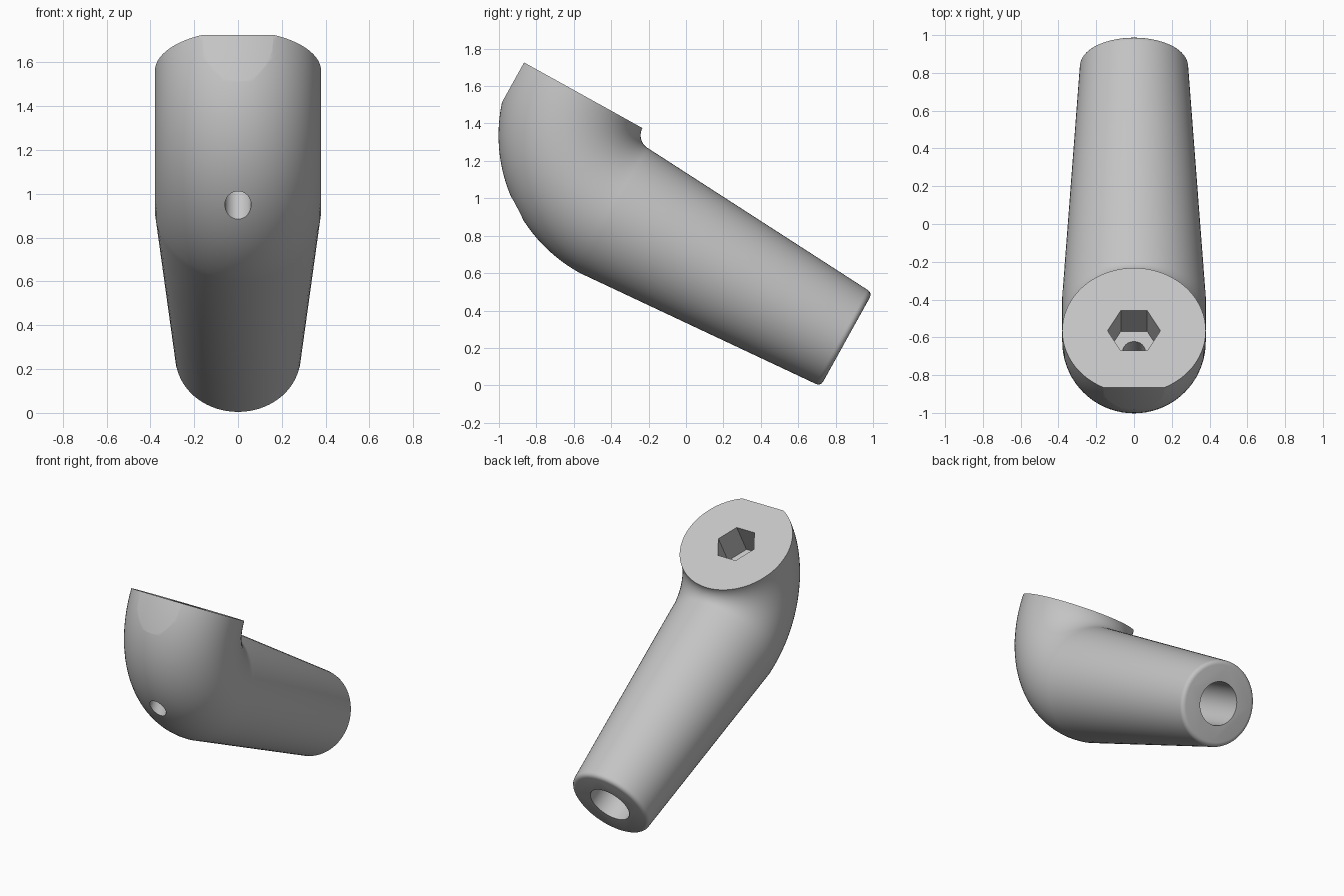
import bpy, bmesh, math
from mathutils import Matrix, Vector

if "Cube" in bpy.data.objects:
    bpy.data.objects.remove(bpy.data.objects["Cube"])

TILT = math.radians(-29)      # whole elbow leans about the x axis
U0, V0 = -0.79, 1.09          # bend centre in the untilted side plane
BEND, R = 0.46, 0.38          # bend radius and pipe radius
AXIS = V0 - BEND              # height of the straight arm axis
END, R_END = 0.632, 0.287     # arm tip position and radius
SEG = 72

grey = bpy.data.materials.new("grey plastic")
grey.diffuse_color = (0.55, 0.55, 0.55, 1)
grey.use_nodes = True
grey.node_tree.nodes["Principled BSDF"].inputs["Base Color"].default_value = grey.diffuse_color


def finish(name, bm):
    bmesh.ops.recalc_face_normals(bm, faces=bm.faces)
    me = bpy.data.meshes.new(name)
    bm.to_mesh(me)
    bm.free()
    ob = bpy.data.objects.new(name, me)
    bpy.context.collection.objects.link(ob)
    me.materials.append(grey)
    return ob


def prism(name, radius, start, end, sides, turn=0.0):
    """Cylinder or prism running from start to end."""
    a, b = Vector(start), Vector(end)
    bm = bmesh.new()
    rot = (b - a).to_track_quat('Z', 'Y').to_matrix().to_4x4()
    mat = Matrix.Translation((a + b) / 2) @ rot @ Matrix.Rotation(turn, 4, 'Z')
    bmesh.ops.create_cone(bm, cap_ends=True, segments=sides, radius1=radius,
                          radius2=radius, depth=(b - a).length, matrix=mat)
    return finish(name, bm)


# Sections: (centre u, centre v, bend angle, radius)
sections = []
for i in range(33):           # quarter bend
    t = math.pi / 2 * i / 32
    sections.append((U0 - BEND * math.cos(t), V0 - BEND * math.sin(t), t, R))
B = 0.03                      # rounded tip edge
for i in range(5):
    t = math.pi / 2 * i / 4
    sections.append((END - B + B * math.sin(t), AXIS, math.pi / 2,
                     R_END - B + B * math.cos(t)))

# Elbow body skinned through the sections
bm = bmesh.new()
rings = []
for u, v, t, r in sections:
    ring = []
    for k in range(SEG):
        a = 2 * math.pi * k / SEG
        s = r * math.sin(a)
        ring.append(bm.verts.new((r * math.cos(a), u + s * math.cos(t),
                                  v + s * math.sin(t))))
    rings.append(ring)
for p, q in zip(rings, rings[1:]):
    for k in range(SEG):
        n = (k + 1) % SEG
        bm.faces.new((p[k], p[n], q[n], q[k]))
bm.faces.new(rings[0])
bm.faces.new(rings[-1])
body = finish("elbow_body", bm)

# Cutters: hex pocket, screw hole, arm bore and flat on the front rim
uc = U0 - BEND
bm = bmesh.new()
bmesh.ops.create_cube(bm, size=1, matrix=Matrix.Translation((0, -2.094, 1)))
cutters = [
    prism("hex_pocket_cutter", 0.14, (0, uc, V0 - 0.227), (0, uc, V0 + 0.2), 6,
          math.pi / 2),
    prism("screw_hole_cutter", 0.06, (0, uc, 0), (0, uc, V0 - 0.1), 32),
    prism("arm_bore_cutter", 0.145, (0, -0.27, AXIS), (0, END + 0.2, AXIS), 48),
    finish("rim_flat_cutter", bm),
]
# Stand the pocket with two corners pointing sideways
me = cutters[0].data
if max(v.co.x for v in me.vertices) < 0.135:
    c = Vector((0, uc, 0))
    me.transform(Matrix.Translation(c) @ Matrix.Rotation(math.pi / 6, 4, 'Z')
                 @ Matrix.Translation(-c))

bpy.context.view_layer.objects.active = body
body.select_set(True)
for c in cutters:
    m = body.modifiers.new(c.name, 'BOOLEAN')
    m.operation, m.solver, m.object = 'DIFFERENCE', 'EXACT', c
    bpy.ops.object.modifier_apply(modifier=m.name)
for c in cutters:
    bpy.data.objects.remove(c)

# Lean the finished part and smooth its curved skin
body.data.transform(Matrix.Rotation(TILT, 4, 'X'))
bpy.ops.object.shade_smooth_by_angle(angle=math.radians(30))
